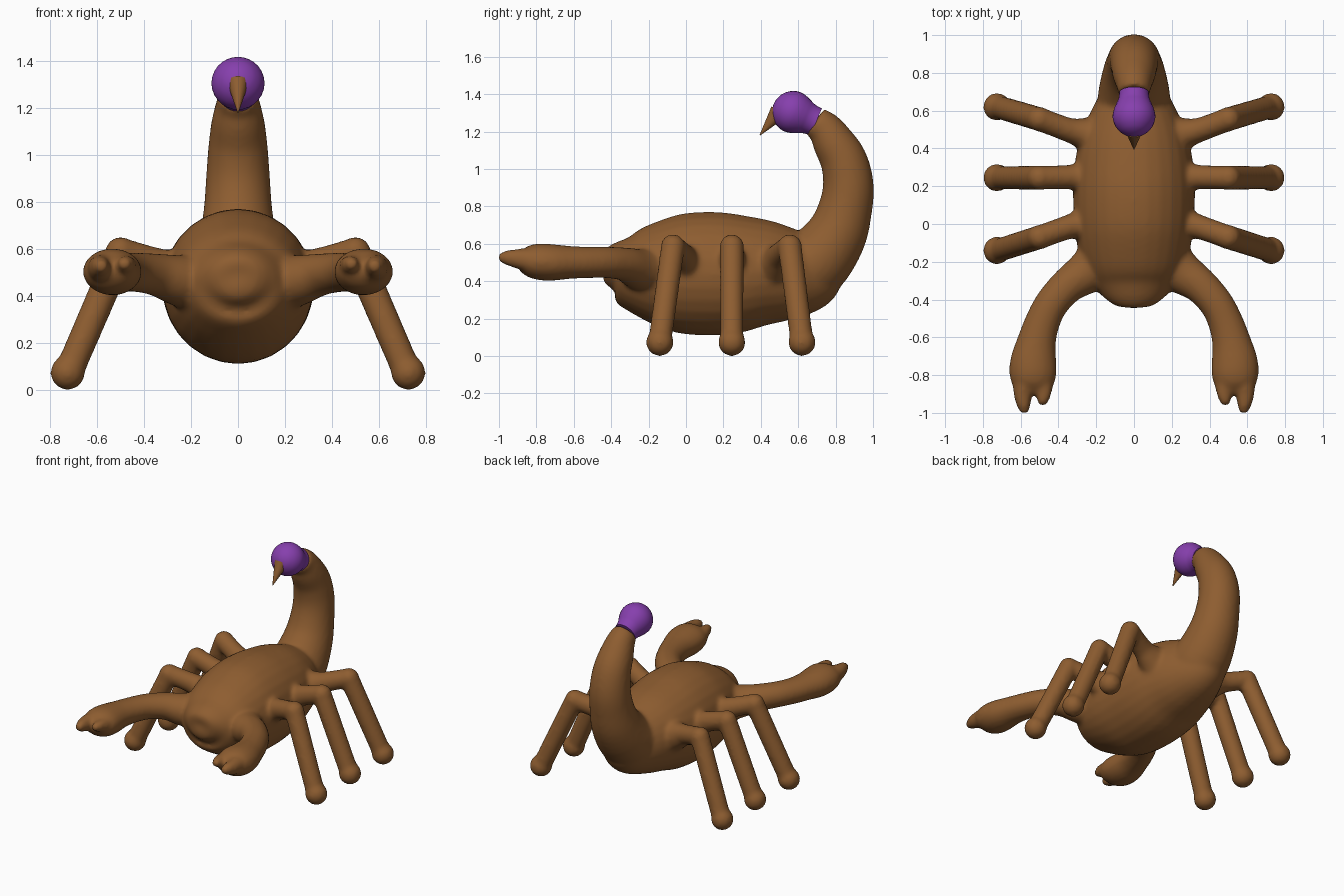
import bpy, bmesh, math
from mathutils import Vector

if "Cube" in bpy.data.objects:
    bpy.data.objects.remove(bpy.data.objects["Cube"])

def material(name, rgb):
    m = bpy.data.materials.new(name)
    m.diffuse_color = (*rgb, 1)
    m.use_nodes = True
    m.node_tree.nodes["Principled BSDF"].inputs["Base Color"].default_value = m.diffuse_color
    return m

BROWN = material("brown shell", (0.27, 0.11, 0.03))
PURPLE = material("purple venom", (0.24, 0.05, 0.42))

def spline(pts, steps):
    """Catmull-Rom through points that also carry their two radii."""
    p = [pts[0]] + list(pts) + [pts[-1]]
    out = []
    for i in range(1, len(p) - 2):
        for k in range(steps):
            t = k / steps
            out.append([0.5 * (2*b + (c-a)*t + (2*a-5*b+4*c-d)*t*t + (3*b-a-3*c+d)*t**3)
                        for a, b, c, d in zip(p[i-1], p[i], p[i+1], p[i+2])])
    return out + [list(pts[-1])]

def tube(bm, pts, ref, steps=4, sides=28):
    """Loft of ellipses; each point is x, y, z, radius along ref, radius across."""
    path = spline(pts, steps)
    rings = []
    for i, q in enumerate(path):
        t = Vector(path[min(i+1, len(path)-1)][:3]) - Vector(path[max(i-1, 0)][:3])
        t.normalize()
        u = (Vector(ref) - t * t.dot(Vector(ref))).normalized()
        v = t.cross(u)
        ra, rb = max(q[3], 0.002), max(q[4], 0.002)
        rings.append([bm.verts.new(Vector(q[:3]) + u*ra*math.cos(a) + v*rb*math.sin(a))
                      for a in (2*math.pi*k/sides for k in range(sides))])
    for r0, r1 in zip(rings, rings[1:]):
        for k in range(sides):
            j = (k + 1) % sides
            bm.faces.new((r0[k], r0[j], r1[j], r1[k]))
    bm.faces.new(rings[0][::-1])
    bm.faces.new(rings[-1])

def ball(bm, c, r):
    ret = bmesh.ops.create_uvsphere(bm, u_segments=24, v_segments=16, radius=r)
    bmesh.ops.translate(bm, verts=ret["verts"], vec=c)

def finish(bm, name, mat, angle=60):
    bmesh.ops.recalc_face_normals(bm, faces=bm.faces)
    me = bpy.data.meshes.new(name)
    bm.to_mesh(me)
    bm.free()
    me.materials.append(mat)
    ob = bpy.data.objects.new(name, me)
    bpy.context.collection.objects.link(ob)
    bpy.ops.object.select_all(action='DESELECT')
    bpy.context.view_layer.objects.active = ob
    ob.select_set(True)
    bpy.ops.object.shade_smooth_by_angle(angle=math.radians(angle))
    return ob

bm = bmesh.new()

# Trunk: y, centre height, half width, half height
trunk = [(-.445, .45, .01, .01), (-.43, .45, .09, .08), (-.38, .46, .17, .145),
         (-.3, .45, .235, .205), (-.2, .445, .28, .26), (-.05, .44, .312, .315),
         (.1, .44, .322, .33), (.25, .44, .32, .322), (.4, .445, .30, .29),
         (.55, .44, .25, .25), (.67, .445, .19, .205), (.78, .48, .12, .13), (.85, .5, .03, .03)]
tube(bm, [(0, y, z, a, b) for y, z, a, b in trunk], (1, 0, 0))

# Tail curling up and forward: y, z, radius
tail = [(.55, .42, .2), (.69, .5, .19), (.80, .64, .165), (.85, .78, .145), (.868, .91, .136),
        (.845, 1.04, .126), (.79, 1.14, .113), (.745, 1.21, .096), (.69, 1.255, .082)]
tube(bm, [(0, y, z, r, r) for y, z, r in tail], (1, 0, 0))

for s in (-1, 1):
    # Three bent legs per side with knees and rounded feet
    for y0, y1, y2 in ((.02, -.07, -.14), (.25, .245, .245), (.46, .555, .62)):
        tube(bm, [(s*.2, y0, .48, .12, .13), (s*.29, y0*.75+y1*.25, .512, .078, .088),
                  (s*.36, y0*.55+y1*.45, .54, .064, .068), (s*.5, y1, .585, .063, .063)], (0, 1, 0))
        ball(bm, (s*.5, y1, .585), .066)
        tube(bm, [(s*.5, y1, .585, .064, .064), (s*.72, y2, .075, .062, .062)], (0, 1, 0), 8)
        ball(bm, (s*.725, y2, .073), .074)
    # Pincer arm: x, y, z, half height, half width
    arm = [(.14, -.16, .45, .13, .14), (.25, -.255, .465, .11, .115), (.35, -.325, .49, .09, .095),
           (.435, -.42, .50, .084, .09), (.485, -.52, .50, .084, .093), (.515, -.62, .50, .088, .103),
           (.532, -.72, .50, .098, .122), (.535, -.80, .505, .096, .124), (.535, -.86, .51, .075, .104),
           (.54, -.9, .515, .035, .05)]
    tube(bm, [(s*x, *q) for x, *q in arm], (0, 0, 1))
    # Two fingers
    tube(bm, [(s*.575, -.8, .51, .07, .075), (s*.588, -.9, .52, .054, .05),
              (s*.583, -.965, .526, .038, .036), (s*.58, -1.005, .528, .018, .018)], (0, 0, 1))
    tube(bm, [(s*.48, -.8, .51, .06, .06), (s*.475, -.88, .53, .043, .042),
              (s*.482, -.93, .535, .034, .033), (s*.485, -.965, .537, .016, .016)], (0, 0, 1))

# Merge trunk, tail and limbs into one smooth skin
body = finish(bm, "body_with_limbs", BROWN)
rm = body.modifiers.new("merge", 'REMESH')
rm.mode = 'VOXEL'
rm.voxel_size = 0.014
rm.use_smooth_shade = True
sm = body.modifiers.new("soften", 'SMOOTH')
sm.factor = 0.5
sm.iterations = 8

# Venom bulb: distance along its axis, radius
bm = bmesh.new()
bulb = [(-.135, .078), (-.11, .08), (-.085, .086), (-.06, .097), (-.03, .108), (0, .113), (.03, .109),
        (.06, .095), (.085, .073), (.1, .05), (.109, .025), (.112, .003)]
tube(bm, [(0, .572 - .92*d, 1.304 + .39*d, r, r) for d, r in bulb], (1, 0, 0))
finish(bm, "venom_bulb", PURPLE)

# Stinger spike
bm = bmesh.new()
tube(bm, [(0, .495, 1.305, .045, .048), (0, .395, 1.18, .002, .002)], (1, 0, 0), 1)
finish(bm, "stinger", BROWN)
